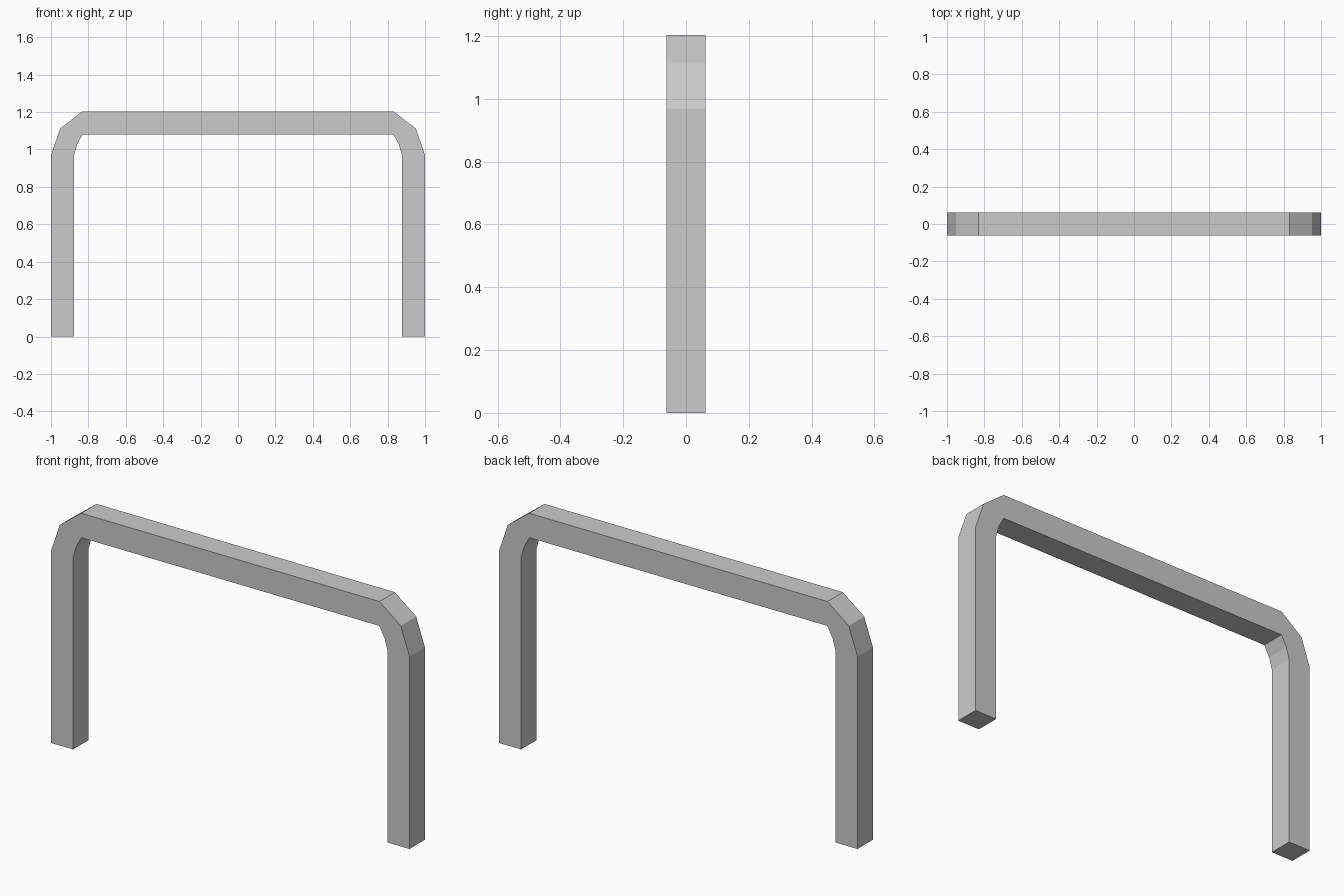
import bpy
import bmesh

if "Cube" in bpy.data.objects:
    bpy.data.objects.remove(bpy.data.objects["Cube"])

HALF_DEPTH = 0.0615

# Right half of the arch: (outer, inner) points from foot to top bar
half = [
    ((1.0, 0.0), (0.877, 0.0)),
    ((1.0, 0.97), (0.877, 0.966)),
    ((0.951, 1.112), (0.86, 1.027)),
    ((0.832, 1.203), (0.831, 1.08)),
]
# Mirror to get the whole path from right foot to left foot
path = half + [((-o[0], o[1]), (-i[0], i[1])) for o, i in reversed(half)]

# Square tube section at each path station, joined into one bent bar
bm = bmesh.new()
rings = []
for (ox, oz), (ix, iz) in path:
    corners = [(ox, -HALF_DEPTH, oz), (ox, HALF_DEPTH, oz),
               (ix, HALF_DEPTH, iz), (ix, -HALF_DEPTH, iz)]
    rings.append([bm.verts.new(c) for c in corners])
for a, b in zip(rings, rings[1:]):
    for k in range(4):
        n = (k + 1) % 4
        bm.faces.new((a[k], a[n], b[n], b[k]))

# Foot caps
bm.faces.new(rings[0])
bm.faces.new(rings[-1])
bmesh.ops.recalc_face_normals(bm, faces=bm.faces)

mesh = bpy.data.meshes.new("arch_frame")
bm.to_mesh(mesh)
bm.free()
arch = bpy.data.objects.new("arch_frame", mesh)
bpy.context.collection.objects.link(arch)
